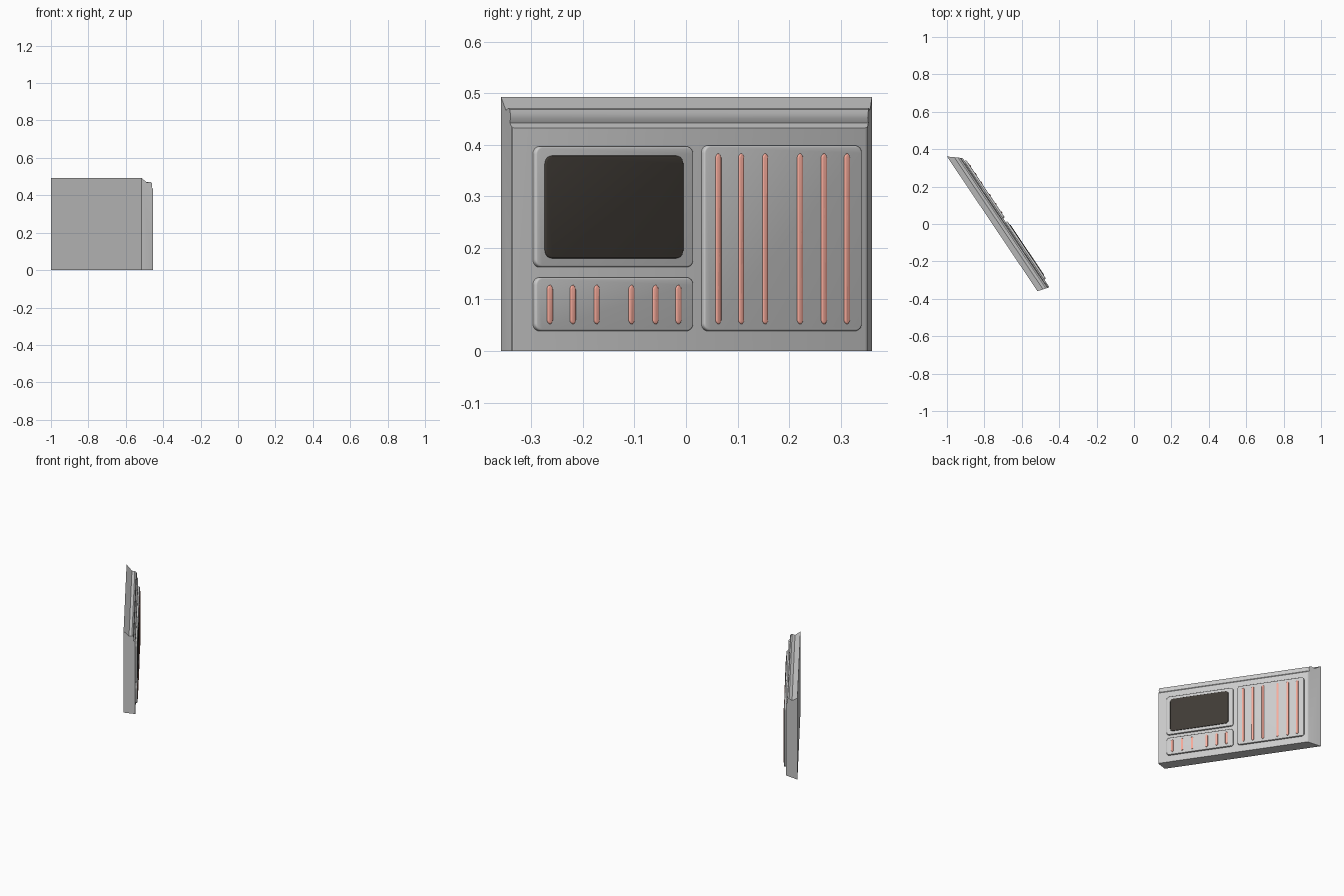
import bpy, bmesh, math
from mathutils import Vector

if "Cube" in bpy.data.objects:
    bpy.data.objects.remove(bpy.data.objects["Cube"])

# Panel frame: u runs along the wall, n points out of its face, z is up
A, B = Vector((-1.0, 0.361)), Vector((-0.516, -0.359))
L = (B - A).length
U = (B - A) / L
N = Vector((-U.y, U.x))
FRONT, RAISED = 0.065, 0.075


def point(u, n, z):
    p = A + U * u + N * n
    return (p.x, p.y, z)


def u_at(y, n):
    return (y - A.y - N.y * n) / U.y


def material(name, color):
    m = bpy.data.materials.new(name)
    m.diffuse_color = (*color, 1)
    m.use_nodes = True
    m.node_tree.nodes["Principled BSDF"].inputs["Base Color"].default_value = m.diffuse_color
    return m


def finish(bm, name, mat=None):
    bmesh.ops.recalc_face_normals(bm, faces=bm.faces)
    me = bpy.data.meshes.new(name)
    bm.to_mesh(me)
    bm.free()
    ob = bpy.data.objects.new(name, me)
    bpy.context.collection.objects.link(ob)
    if mat:
        me.materials.append(mat)
    bpy.ops.object.select_all(action='DESELECT')
    bpy.context.view_layer.objects.active = ob
    ob.select_set(True)
    bpy.ops.object.shade_smooth_by_angle(angle=math.radians(35))
    return ob


def loft(bm, rings):
    rings = [[bm.verts.new(p) for p in r] for r in rings]
    for a, b in zip(rings, rings[1:]):
        for i in range(len(a)):
            j = (i + 1) % len(a)
            bm.faces.new((a[i], a[j], b[j], b[i]))
    bm.faces.new(rings[0])
    bm.faces.new(rings[-1])


def rounded_plate(name, y0, y1, z0, z1, r, n0, n1, edge, mat=None):
    """Rounded rectangle standing out of the wall, with a rounded front edge."""
    ua, ub = u_at(y1, n1), u_at(y0, n0)

    def ring(inset, n):
        pts, rr = [], max(r - inset, 0.0005)
        corners = [(ub - r, z1 - r), (ua + r, z1 - r), (ua + r, z0 + r), (ub - r, z0 + r)]
        for k, (cu, cz) in enumerate(corners):
            for s in range(7):
                t = math.pi / 2 * (k + s / 6)
                pts.append(point(cu + rr * math.cos(t), n, cz + rr * math.sin(t)))
        return pts

    rings = [ring(0, n0)]
    for s in range(4):
        t = math.pi / 2 * s / 3
        rings.append(ring(edge * (1 - math.cos(t)), n1 - edge + edge * math.sin(t)))
    bm = bmesh.new()
    loft(bm, rings)
    return finish(bm, name, mat)


# Main wall body: side profile lofted between two angled end caps
profile = [(0, 0), (0, 0.493), (0.03, 0.467), (0.046, 0.472), (0.053, 0.469),
           (0.057, 0.462), (0.058, 0.452), (0.055, 0.443), (0.065, 0.433), (0.065, 0)]
bm = bmesh.new()
loft(bm, [[point(0.054 * n / FRONT, n, z) for n, z in profile],
          [point(L + 0.019 * n / FRONT, n, z) for n, z in profile]])
front_edges = [e for e in bm.edges
               if abs(e.verts[0].co.z - e.verts[1].co.z) > 0.4
               and all((v.co.xy - A).dot(N) > 0.06 for v in e.verts)]
bmesh.ops.bevel(bm, geom=front_edges, offset=0.006, segments=3, profile=0.5, affect='EDGES')
finish(bm, "wall_body")

# Raised panels
rounded_plate("screen_panel", -0.30, 0.0155, 0.1626, 0.397, 0.015, 0.06, RAISED, 0.004)
rounded_plate("lower_vent_panel", -0.30, 0.0155, 0.0387, 0.143, 0.015, 0.06, RAISED, 0.004)
rounded_plate("tall_vent_panel", 0.027, 0.3426, 0.0387, 0.399, 0.015, 0.06, RAISED, 0.004)

# Dark screen
dark = material("dark_glass", (0.05, 0.043, 0.036))
rounded_plate("screen", -0.277, -0.004, 0.18, 0.379, 0.016, 0.07, RAISED + 0.003, 0.003, dark)

# Light strips: six tall ones, and six short ones below the screen
pink = material("light_strip", (0.95, 0.42, 0.34))
for i, y in enumerate((0.062, 0.1065, 0.153, 0.2206, 0.267, 0.3116)):
    for kind, c, top in (("tall", y, 0.383), ("short", y - 0.327, 0.128)):
        rounded_plate(f"{kind}_light_{i + 1}", c - 0.0077, c + 0.0077, 0.052, top,
                      0.0085, 0.07, RAISED + 0.003, 0.003, pink)
